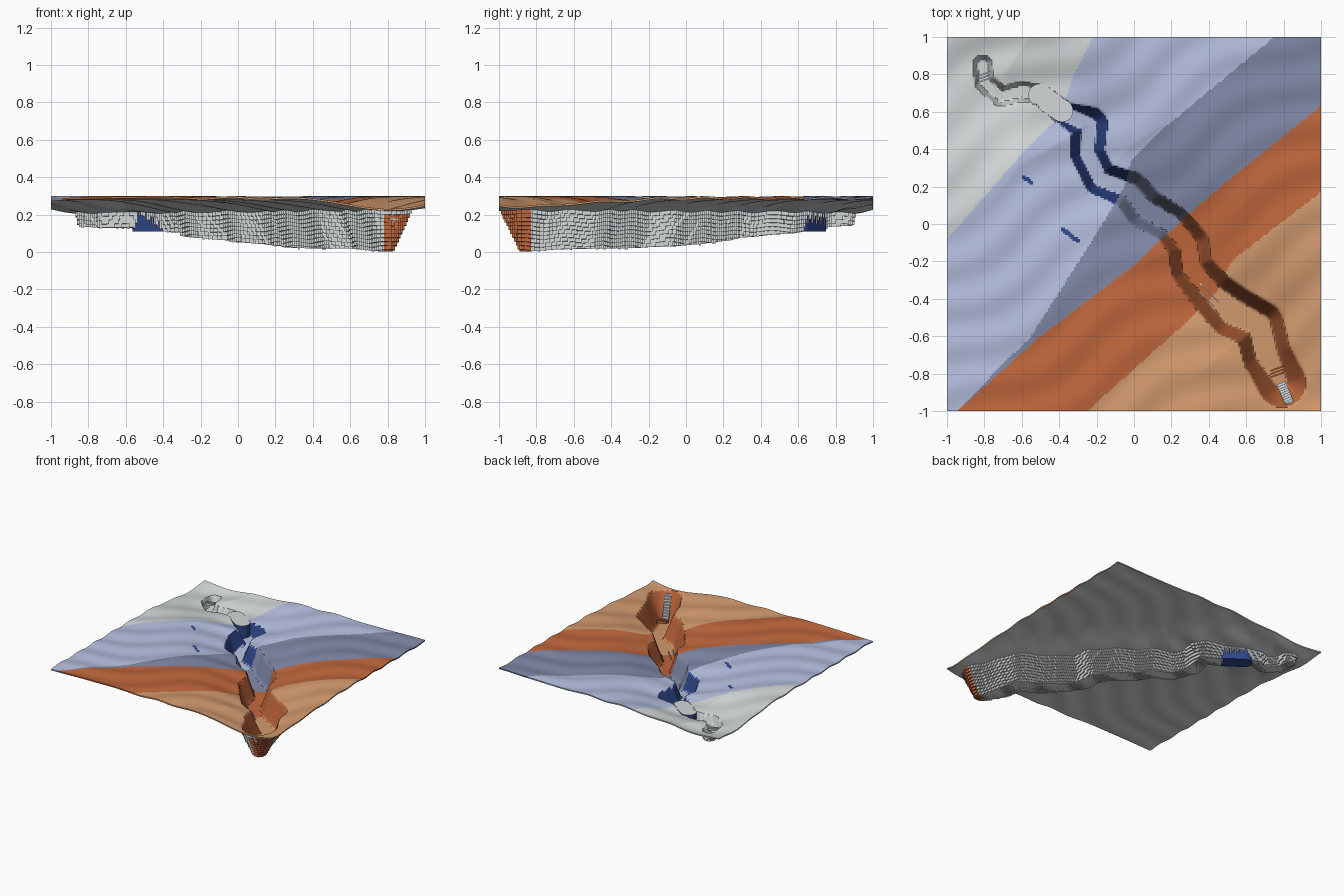
import bpy, math
from mathutils import Vector

if "Cube" in bpy.data.objects:
    bpy.data.objects.remove(bpy.data.objects["Cube"])


def material(name, hexcode):
    srgb = [int(hexcode[i:i + 2], 16) / 255 for i in (0, 2, 4)]
    col = [c / 12.92 if c < 0.04 else ((c + 0.055) / 1.055) ** 2.4 for c in srgb] + [1]
    m = bpy.data.materials.new(name)
    m.use_nodes = True
    m.diffuse_color = col
    m.node_tree.nodes["Principled BSDF"].inputs["Base Color"].default_value = col
    return m


MATS = [material("pale grey", "d2d7d8"), material("lavender", "b4bede"),
        material("slate", "8088a6"), material("burnt orange", "c0673c"),
        material("tan", "d29a6e"), material("deep blue", "2f478c")]
PALE, LAVENDER, SLATE, ORANGE, TAN, BLUE = range(6)
WALL = [PALE, BLUE, SLATE, ORANGE, ORANGE]

# Canyon path: x, y, underside height, rim half width, floor half width
PATH = [(-.81, .85, .14, .05, .03), (-.80, .76, .135, .05, .03), (-.71, .68, .13, .05, .03),
        (-.60, .71, .13, .05, .035), (-.50, .69, .125, .05, .035), (-.37, .59, .11, .06, .04),
        (-.24, .53, .10, .10, .04), (-.25, .38, .085, .09, .04), (-.18, .24, .075, .09, .04),
        (-.02, .18, .06, .10, .04), (.06, .08, .05, .11, .05), (.20, 0, .04, .10, .05),
        (.29, -.11, .03, .11, .05), (.31, -.24, .025, .11, .05), (.42, -.37, .02, .12, .05),
        (.53, -.47, .02, .14, .07), (.67, -.54, .018, .13, .06), (.71, -.70, .015, .13, .06),
        (.79, -.85, .004, .13, .03)]

# Borders between the colour bands, each a line of x, y points
BORDERS = [[(-1, -.08), (-.62, .35), (-.4, .58), (-.32, .8), (-.22, 1), (0, 1.6)],
           [(-1, -1.05), (-.55, -.6), (-.2, -.05), (-.05, .2), (-.02, .33), (.12, .48), (.75, 1), (1, 1.2)],
           [(-1, -1.05), (-.5, -.6), (0, -.22), (.3, .06), (.5, .23), (1, .63)],
           [(-1, -1.7), (-.25, -1), (.33, -.48), (.45, -.35), (.52, -.2), (.75, -.02), (1, .17)]]
FLECKS = [(-.59, .25, -.55, .22), (-.38, -.03, -.30, -.09)]


def line_at(line, x):
    for (x0, y0), (x1, y1) in zip(line, line[1:]):
        if x <= x1:
            return y0 + (y1 - y0) * (x - x0) / (x1 - x0)
    return line[-1][1]


def zone(x, y):
    return sum(y < line_at(b, x) for b in BORDERS)


def segment(x, y, ax, ay, bx, by):
    dx, dy = bx - ax, by - ay
    t = min(1, max(0, ((x - ax) * dx + (y - ay) * dy) / (dx * dx + dy * dy)))
    return math.hypot(x - ax - t * dx, y - ay - t * dy), t


def canyon(x, y):
    """Distance to the path, and its underside height, rim and floor widths there."""
    best = (9, 0, PATH[0], PATH[1])
    for a, b in zip(PATH, PATH[1:]):
        d, t = segment(x, y, a[0], a[1], b[0], b[1])
        if d < best[0]:
            best = (d, t, a, b)
    d, t, a, b = best
    return [d] + [a[k] + (b[k] - a[k]) * t for k in (2, 3, 4)]


def sheet(x, y, d):
    ripple = math.sin(24 * (y - .5 * x) + 1.8 * math.sin(5 * x + 3 * y))
    return .294 - .077 * math.exp(-(d / .3) ** 2) + .005 * ripple


def cut(d, rim, floor):
    return min(1, max(0, (rim - d) / (rim - floor)))


def add_mesh(name, verts, faces, mats):
    me = bpy.data.meshes.new(name)
    me.from_pydata(verts, [], faces)
    for m in MATS:
        me.materials.append(m)
    me.polygons.foreach_set("material_index", mats)
    me.update()
    ob = bpy.data.objects.new(name, me)
    bpy.context.collection.objects.link(ob)
    return ob


N = 200
STEP = 2 / N
THICK = .01
LAYER = .02
grid = range(N + 1)
coord = [-1 + i * STEP for i in grid]

# Terrain surface with the canyon sunk into it
top, base = [], []
for y in coord:
    for x in coord:
        d, low, rim, floor = canyon(x, y)
        z = sheet(x, y, d)
        base.append(z - THICK)
        top.append((x, y, z - cut(d, rim, floor) * (z - low - .012)))


def vid(i, j):
    return j * (N + 1) + i


faces, mats, depths = [], [], {}
for j in range(N):
    for i in range(N):
        x, y = coord[i] + STEP / 2, coord[j] + STEP / 2
        d, low, rim, floor = canyon(x, y)
        f = cut(d, rim, floor)
        faces.append((vid(i, j), vid(i + 1, j), vid(i + 1, j + 1), vid(i, j + 1)))
        zn = zone(x, y)
        fleck = any(segment(x, y, *s)[0] < .011 for s in FLECKS)
        mats.append(BLUE if fleck else WALL[zn] if .02 < f < .97 else zn)
        # Stepped depth of the shell below
        g = cut(d, rim + .012, floor + .012)
        full = sheet(x, y, d) - THICK - low
        depths[i, j] = full if g == 1 else LAYER * round(g * full / LAYER)

# Thin edge of the sheet
rim_ids = ([vid(i, 0) for i in range(N)] + [vid(N, j) for j in range(N)]
           + [vid(i, N) for i in range(N, 0, -1)] + [vid(0, j) for j in range(N, 0, -1)])
start = len(top)
verts = top + [(top[k][0], top[k][1], base[k]) for k in rim_ids]
for n, k in enumerate(rim_ids):
    m = (n + 1) % len(rim_ids)
    faces.append((start + n, start + m, rim_ids[m], k))
    mats.append(zone(top[k][0], top[k][1]))
terrain = add_mesh("terrain_surface", verts, faces, mats)
bpy.context.view_layer.objects.active = terrain
terrain.select_set(True)
bpy.ops.object.shade_smooth_by_angle(angle=math.radians(40))
terrain.select_set(False)

# Underside with a layered canyon shell
verts, faces, mats = [], [], []


def add_quad(points, mat):
    k = len(verts)
    verts.extend(points)
    faces.append((k, k + 1, k + 2, k + 3))
    mats.append(mat)


def low_point(i, j, depth):
    return coord[i], coord[j], base[vid(i, j)] - depth


for (i, j), dep in depths.items():
    mat = ORANGE if coord[i] > .77 and coord[j] < -.83 and dep > 0 else PALE
    add_quad([low_point(a, b, dep) for a, b in ((i, j), (i, j + 1), (i + 1, j + 1), (i + 1, j))], mat)
    for nb, p, q in (((i + 1, j), (i + 1, j), (i + 1, j + 1)), ((i, j + 1), (i + 1, j + 1), (i, j + 1))):
        other = depths.get(nb, dep)
        if abs(other - dep) > 1e-4:
            add_quad([low_point(*p, dep), low_point(*q, dep), low_point(*q, other), low_point(*p, other)], mat)
add_mesh("layered_underside", verts, faces, mats)


def prism(name, outline, z0, z1, side, cap):
    n = len(outline)
    vs = [(x, y, z) for z in (z0, z1) for x, y in outline]
    fs = [tuple(range(n - 1, -1, -1)), tuple(range(n, 2 * n))]
    fs += [(k, (k + 1) % n, n + (k + 1) % n, n + k) for k in range(n)]
    return add_mesh(name, vs, fs, [side, cap] + [side] * n)


def bar(name, a, b, width, z0, z1, mat):
    a, b = Vector(a), Vector(b)
    s = (b - a).normalized().orthogonal() * width / 2
    return prism(name, [a - s, b - s, b + s, a + s], z0, z1, mat, mat)


# Rounded pool block with a pale lid
a, b = Vector((-.505, .69)), Vector((-.385, .605))
heading = math.atan2(b.y - a.y, b.x - a.x)
capsule = []
for centre, turn in ((b, -math.pi / 2), (a, math.pi / 2)):
    for k in range(13):
        ang = heading + turn + math.pi * k / 12
        capsule.append((centre.x + .06 * math.cos(ang), centre.y + .06 * math.sin(ang)))
prism("pool_block", capsule, .11, .222, BLUE, PALE)

# Stepped ramp at the low end
foot, head = Vector((.785, -.85, .03)), Vector((.835, -.965, .205))
for k in range(10):
    p, q = foot.lerp(head, k / 10), foot.lerp(head, (k + 1) / 10)
    bar("ramp_step", p.xy, q.xy, .05, p.z - .015, q.z, PALE)

# Cross bars near both ends
for k in range(3):
    y = -.775 - .017 * k
    bar("low_gate_bar", (.73, y - .01), (.80, y + .015), .008, .05, .07, ORANGE)
    y = .765 + .017 * k
    bar("high_gate_bar", (-.84, y - .01), (-.77, y + .015), .008, .19, .205, PALE)

# Pale streaks on the canyon floor
for off in (-.012, .012):
    bar("floor_streak", (.34 + off, -.33 + off), (.44 + off, -.43 + off), .006, .034, .042, PALE)
